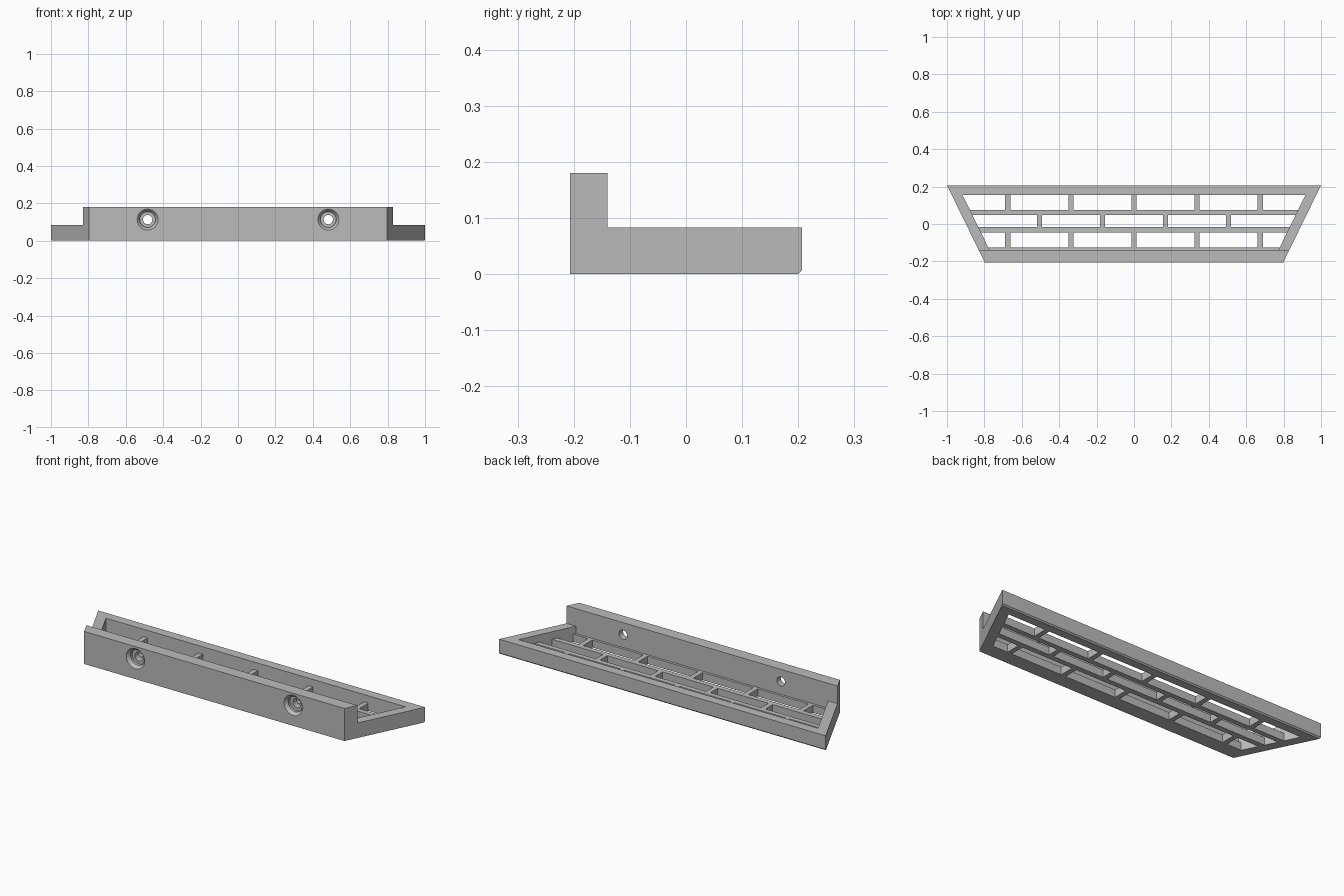
import bpy
import bmesh
import math

if "Cube" in bpy.data.objects:
    bpy.data.objects.remove(bpy.data.objects["Cube"], do_unlink=True)

# Main dimensions
FRONT, BACK = -0.207, 0.207
WALL_BACK = -0.14
WALL_TOP, RIM_TOP, GRILLE_TOP = 0.18, 0.083, 0.042
FRONT_HALF = 0.797
SLOPE = (1 - FRONT_HALF) / (BACK - FRONT)
RIM = 0.058
STRUT = 0.027


def outer(y):
    return FRONT_HALF + SLOPE * (y - FRONT)


def inner(y):
    return outer(y) - RIM


def add_prism(bm, outline, low, high):
    """Extrude a flat xy outline between two heights."""
    bottom = [bm.verts.new((x, y, low)) for x, y in outline]
    face = bm.faces.new(bottom)
    top = bmesh.ops.extrude_face_region(bm, geom=[face])["geom"]
    for v in top:
        if isinstance(v, bmesh.types.BMVert):
            v.co.z = high


def trapezoid(y0, y1, half):
    return [(-half(y0), y0), (half(y0), y0), (half(y1), y1), (-half(y1), y1)]


def make_object(name, bm):
    bmesh.ops.recalc_face_normals(bm, faces=bm.faces)
    mesh = bpy.data.meshes.new(name)
    bm.to_mesh(mesh)
    bm.free()
    obj = bpy.data.objects.new(name, mesh)
    bpy.context.collection.objects.link(obj)
    return obj


def cut(target, bm):
    """Subtract a mesh from the target and discard the cutter."""
    cutter = make_object("cutter", bm)
    cutter.hide_render = True
    mod = target.modifiers.new("cut", "BOOLEAN")
    mod.operation = "DIFFERENCE"
    mod.solver = "EXACT"
    mod.object = cutter
    bpy.context.view_layer.objects.active = target
    bpy.ops.object.modifier_apply(modifier=mod.name)
    bpy.data.objects.remove(cutter, do_unlink=True)


# Solid tray with slanted ends and a small chamfer under the back edge
bm = bmesh.new()
add_prism(bm, trapezoid(FRONT, BACK, outer), 0, WALL_TOP)
edge = [e for e in bm.edges
        if all(v.co.y > 0.2 and v.co.z < 0.01 for v in e.verts)]
bmesh.ops.bevel(bm, geom=edge, offset=0.007, segments=1, affect="EDGES")
tray = make_object("slatted_tray", bm)

# Lower the rim behind the upright wall
bm = bmesh.new()
add_prism(bm, [(-2, WALL_BACK), (2, WALL_BACK), (2, 1), (-2, 1)], RIM_TOP, 1)
cut(tray, bm)

# Pocket inside the rim, down to the grille
bm = bmesh.new()
add_prism(bm, trapezoid(WALL_BACK, 0.155, inner), GRILLE_TOP, RIM_TOP + 0.05)
cut(tray, bm)

# Staggered openings through the grille
PITCH = 0.3375
five = [PITCH * i for i in (-2, -1, 0, 1, 2)]
four = [PITCH * i for i in (-1.5, -0.5, 0.5, 1.5)]
bm = bmesh.new()
for y0, y1, struts in ((-0.126, -0.045, five), (-0.016, 0.047, four),
                       (0.075, 0.155, five)):
    h = STRUT / 2
    for a, b in zip(struts, struts[1:]):
        add_prism(bm, [(a + h, y0), (b - h, y0), (b - h, y1), (a + h, y1)],
                  -0.05, GRILLE_TOP + 0.01)
    x = struts[-1] + h
    for side in (-1, 1):
        add_prism(bm, [(side * x, y0), (side * inner(y0), y0),
                       (side * inner(y1), y1), (side * x, y1)],
                  -0.05, GRILLE_TOP + 0.01)
cut(tray, bm)

# Countersunk screw holes through the wall
profile = [(0.056, -0.25), (0.056, FRONT), (0.042, -0.19), (0.042, -0.175),
           (0.025, -0.175), (0.025, -0.1)]
SIDES = 32
bm = bmesh.new()
for cx in (-0.483, 0.483):
    rings = []
    for r, y in profile:
        rings.append([bm.verts.new((cx + r * math.cos(math.tau * i / SIDES), y,
                                    0.113 + r * math.sin(math.tau * i / SIDES)))
                      for i in range(SIDES)])
    for p, q in zip(rings, rings[1:]):
        for i in range(SIDES):
            j = (i + 1) % SIDES
            bm.faces.new((p[i], p[j], q[j], q[i]))
    bm.faces.new(rings[0])
    bm.faces.new(rings[-1])
cut(tray, bm)

# Plain grey finish
grey = bpy.data.materials.new("plain grey")
grey.use_nodes = True
colour = (0.5, 0.5, 0.5, 1)
grey.diffuse_color = colour
grey.node_tree.nodes["Principled BSDF"].inputs["Base Color"].default_value = colour
tray.data.materials.clear()
tray.data.materials.append(grey)
for poly in tray.data.polygons:
    poly.material_index = 0

bpy.ops.object.select_all(action="DESELECT")
tray.select_set(True)
bpy.context.view_layer.objects.active = tray
bpy.ops.object.shade_smooth_by_angle(angle=math.radians(30))
